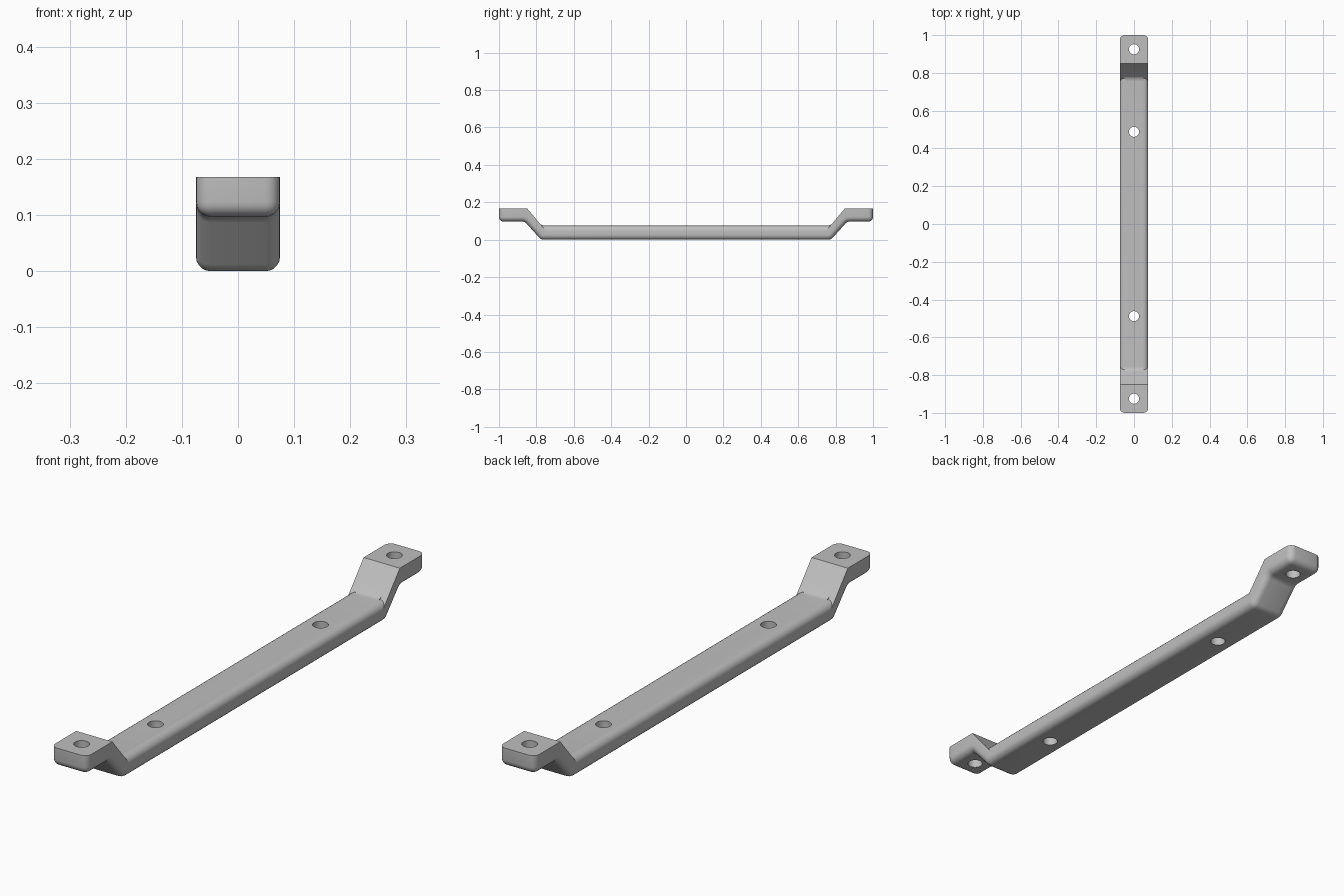
import bpy, bmesh, math
from mathutils import Vector

cube = bpy.data.objects.get("Cube")
if cube:
    bpy.data.objects.remove(cube)

HALF_W = 0.075      # half width of the bar
BAR_TOP = 0.075     # top of the middle section
ROUND = 0.026       # edge rounding
HOLE_R = 0.027
SLOPE = 0.84        # run over rise of the sloping necks

metal = bpy.data.materials.new("grey metal")
metal.use_nodes = True
grey = (0.52, 0.52, 0.52, 1)
metal.diffuse_color = grey
metal.node_tree.nodes["Principled BSDF"].inputs["Base Color"].default_value = grey


def fillet(prev, corner, nxt, radius, steps=5):
    """Replace a bend of the profile by a short arc."""
    if radius == 0:
        return [corner]
    a, b = (prev - corner).normalized(), (nxt - corner).normalized()
    half = a.angle(b) / 2
    reach = radius / math.tan(half)
    centre = corner + (a + b).normalized() * radius / math.sin(half)
    start, end = corner + a * reach - centre, corner + b * reach - centre
    arc = [start.lerp(end, i / steps).normalized() * radius for i in range(steps + 1)]
    return [centre + p for p in arc]


def add_object(name, bm):
    bmesh.ops.recalc_face_normals(bm, faces=bm.faces)
    mesh = bpy.data.meshes.new(name)
    bm.to_mesh(mesh)
    bm.free()
    mesh.materials.append(metal)
    obj = bpy.data.objects.new(name, mesh)
    bpy.context.collection.objects.link(obj)
    return obj


def subtract(target, cutter):
    cutter.hide_render = True
    cut = target.modifiers.new("cut", 'BOOLEAN')
    cut.operation = 'DIFFERENCE'
    cut.solver = 'EXACT'
    cut.object = cutter
    bpy.context.view_layer.objects.active = target
    bpy.ops.object.modifier_apply(modifier=cut.name)
    bpy.data.objects.remove(cutter)


# Side profile of one half: (y, z, bend radius), underside then top
half = [(0.775, 0, 0.035), (0.862, 0.097, 0.03), (1, 0.097, 0),
        (1, 0.168, 0), (0.85, 0.168, 0), (0.772, BAR_TOP, 0.035)]
corners = half + [(-y, z, r) for y, z, r in reversed(half)]
points = [Vector((y, z)) for y, z, r in corners]
profile = []
for i, (y, z, r) in enumerate(corners):
    profile += fillet(points[i - 1], points[i], points[(i + 1) % len(points)], r)

# Bar: profile extruded across the width
bm = bmesh.new()
face = bm.faces.new([bm.verts.new((-HALF_W, p.x, p.y)) for p in profile])
new = bmesh.ops.extrude_face_region(bm, geom=[face])["geom"]
bmesh.ops.translate(bm, vec=(2 * HALF_W, 0, 0),
                    verts=[v for v in new if isinstance(v, bmesh.types.BMVert)])
bmesh.ops.recalc_face_normals(bm, faces=bm.faces)


def is_rounded(edge):
    a, b = (v.co for v in edge.verts)
    mid = (a + b) / 2
    at_end = abs(mid.y) > 0.999
    if abs(a.x - b.x) > 0.01:                # crosswise: lower end edges
        return at_end and mid.z < 0.1
    # upright end corners and all side edges of the underside
    return at_end or any(f.normal.z < -0.1 for f in edge.link_faces)


bmesh.ops.bevel(bm, geom=[e for e in bm.edges if is_rounded(e)], offset=ROUND,
                offset_type='OFFSET', segments=5, profile=0.5, affect='EDGES',
                clamp_overlap=False)
bar = add_object("handle_bar", bm)

# Rounded upper edges of the middle, running out against the sloping necks
for side in (-1, 1):
    section = [(HALF_W + 0.02, BAR_TOP - ROUND), (HALF_W + 0.02, BAR_TOP + 0.02),
               (HALF_W - ROUND, BAR_TOP + 0.02)]
    for i in range(6):
        t = math.radians(90 - 18 * i)
        section.append((HALF_W - ROUND + ROUND * math.cos(t),
                        BAR_TOP - ROUND + ROUND * math.sin(t)))
    bm = bmesh.new()
    rings = [[bm.verts.new((side * x, end * (0.7715 + (z - BAR_TOP) * SLOPE), z))
              for x, z in section] for end in (-1, 1)]
    for ring in rings:
        bm.faces.new(ring)
    for i in range(len(section)):
        bm.faces.new((rings[0][i - 1], rings[0][i], rings[1][i], rings[1][i - 1]))
    subtract(bar, add_object("edge_cutter", bm))

# Screw holes through the end tabs and the middle
for y in (-0.925, -0.488, 0.488, 0.925):
    bpy.ops.mesh.primitive_cylinder_add(vertices=32, radius=HOLE_R, depth=0.6, location=(0, y, 0.1))
    cutter = bpy.context.object
    cutter.name = "hole_cutter"
    cutter.data.materials.append(metal)
    subtract(bar, cutter)

bpy.ops.object.select_all(action='DESELECT')
bar.select_set(True)
bpy.context.view_layer.objects.active = bar
bpy.ops.object.shade_smooth_by_angle(angle=math.radians(32))
